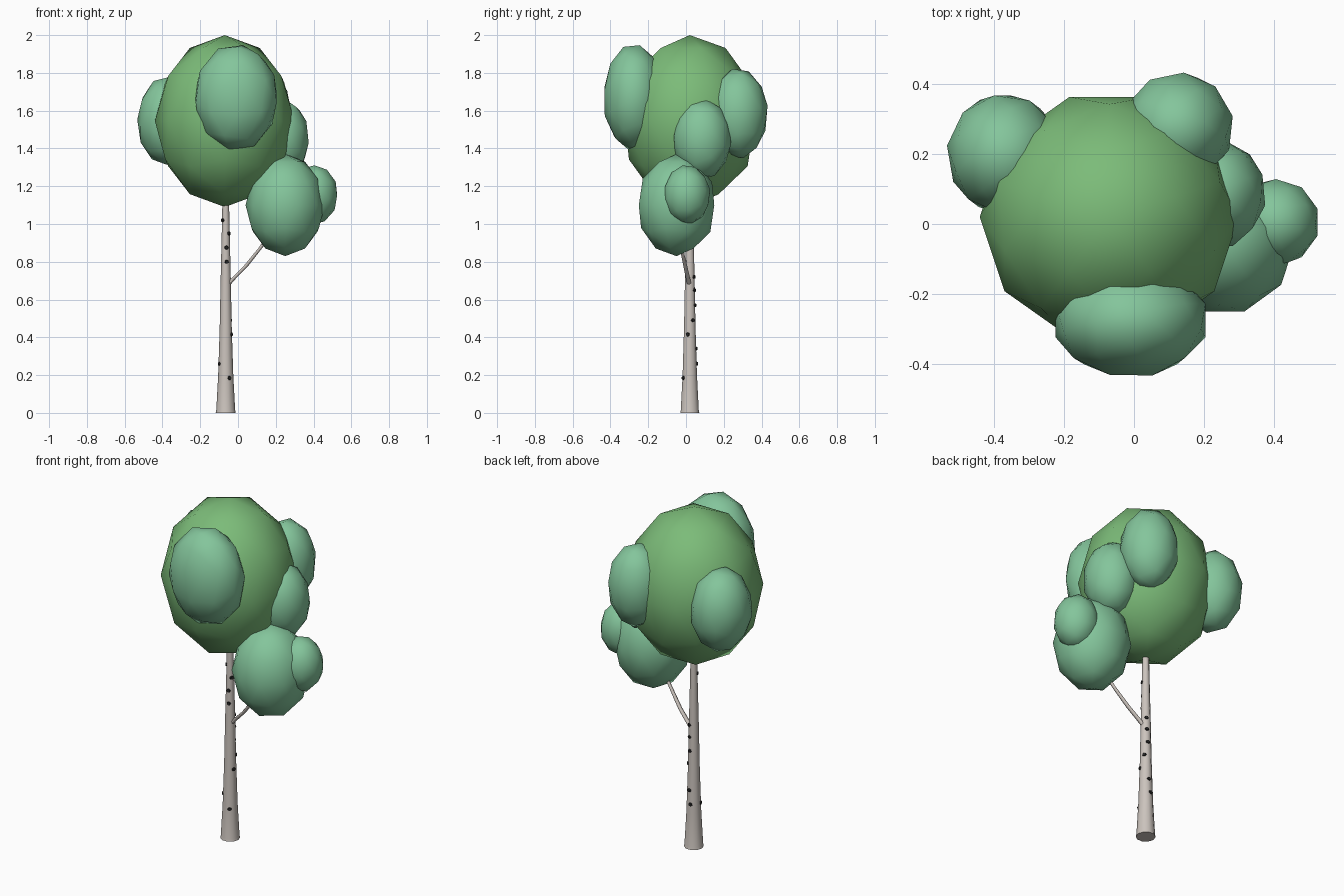
import bpy, bmesh, math
from mathutils import Vector, Matrix

cube = bpy.data.objects.get("Cube")
if cube:
    bpy.data.objects.remove(cube, do_unlink=True)


def material(name, rgb):
    m = bpy.data.materials.new(name)
    m.use_nodes = True
    m.diffuse_color = (*rgb, 1)
    bsdf = next(n for n in m.node_tree.nodes if n.type == 'BSDF_PRINCIPLED')
    bsdf.inputs["Base Color"].default_value = (*rgb, 1)
    bsdf.inputs["Roughness"].default_value = 0.9
    return m


CROWN = material("crown green", (0.20, 0.50, 0.19))
TUFT = material("tuft green", (0.23, 0.56, 0.33))
BARK = material("pale bark", (0.60, 0.55, 0.51))
KNOT = material("dark knot", (0.02, 0.02, 0.02))


def finish(name, bm, mat, smooth=True):
    me = bpy.data.meshes.new(name)
    bmesh.ops.recalc_face_normals(bm, faces=bm.faces)
    for f in bm.faces:
        f.smooth = smooth and len(f.verts) < 5
    bm.to_mesh(me)
    bm.free()
    me.materials.append(mat)
    ob = bpy.data.objects.new(name, me)
    bpy.context.collection.objects.link(ob)
    return ob


def leaf_ball(name, centre, radii, mat, turn=18, tilt=0):
    """Low-poly ball, turned first and then stretched along the axes."""
    bm = bmesh.new()
    bmesh.ops.create_icosphere(bm, subdivisions=2, radius=1)
    spin = (Matrix.Rotation(math.radians(tilt), 4, 'X')
            @ Matrix.Rotation(math.radians(turn), 4, 'Z'))
    bm.transform(Matrix.Translation(centre) @ Matrix.Diagonal((*radii, 1)) @ spin)
    finish(name, bm, mat)


def tapered_tube(name, rings, sides, mat):
    """Loft of horizontal rings given as (x, y, z, radius), capped at both ends."""
    bm = bmesh.new()
    loops = []
    for x, y, z, r in rings:
        loops.append([bm.verts.new((x + r * math.cos(a), y + r * math.sin(a), z))
                      for a in (2 * math.pi * i / sides for i in range(sides))])
    for lo, hi in zip(loops, loops[1:]):
        for i in range(sides):
            j = (i + 1) % sides
            bm.faces.new((lo[i], lo[j], hi[j], hi[i]))
    bm.faces.new(loops[0])
    bm.faces.new(loops[-1])
    return finish(name, bm, mat)


# Foliage
leaf_ball("main_crown", (-0.07, 0.02, 1.545), (0.37, 0.36, 0.455), CROWN)
leaf_ball("front_tuft", (-0.01, -0.275, 1.67), (0.225, 0.165, 0.285), TUFT, 0, 20)
leaf_ball("back_right_tuft", (-0.37, 0.2, 1.545), (0.165, 0.175, 0.24), TUFT, 10, 15)
leaf_ball("back_left_tuft", (0.125, 0.275, 1.585), (0.16, 0.16, 0.24), TUFT, 30, 10)
leaf_ball("left_tuft", (0.23, 0.085, 1.45), (0.148, 0.158, 0.215), TUFT, 5, 25)
leaf_ball("low_tuft", (0.25, -0.05, 1.10), (0.21, 0.21, 0.27), TUFT, 18, 0)
leaf_ball("low_side_tuft", (0.405, 0.005, 1.155), (0.125, 0.125, 0.158), TUFT, 0, 10)

# Trunk
TX, TY = -0.065, 0.02
PROFILE = [(0, 0.053), (0.015, 0.05), (0.20, 0.040), (0.45, 0.032),
           (0.70, 0.027), (1.0, 0.020), (1.2, 0.016)]
tapered_tube("trunk", [(TX, TY, z, r) for z, r in PROFILE], 10, BARK)

# Side branch
tapered_tube("branch", [(-0.06, 0.02, 0.67, 0.013), (-0.03, 0.012, 0.705, 0.013),
                        (0.04, -0.003, 0.775, 0.012), (0.12, -0.025, 0.875, 0.010),
                        (0.19, -0.04, 0.98, 0.008)], 6, BARK)


# Bark knots: thin discs standing on the trunk surface
def trunk_radius(z):
    for (z0, r0), (z1, r1) in zip(PROFILE, PROFILE[1:]):
        if z <= z1:
            return r0 + (r1 - r0) * (z - z0) / (z1 - z0)
    return PROFILE[-1][1]


knots = bmesh.new()
for angle, z in [(-60, 0.185), (205, 0.26), (80, 0.34), (-20, 0.415), (35, 0.49),
                 (75, 0.57), (65, 0.65), (60, 0.72), (-75, 0.80), (-80, 0.875),
                 (-30, 0.95), (210, 1.02), (95, 0.26)]:
    a = math.radians(angle)
    out = Vector((math.cos(a), math.sin(a), 0))
    place = Matrix.Translation(Vector((TX, TY, z)) + out * trunk_radius(z))
    bmesh.ops.create_cone(knots, cap_ends=True, segments=7, radius1=0.012,
                          radius2=0.009, depth=0.009,
                          matrix=place @ out.to_track_quat('Z', 'Y').to_matrix().to_4x4())
finish("bark_knots", knots, KNOT, False)
